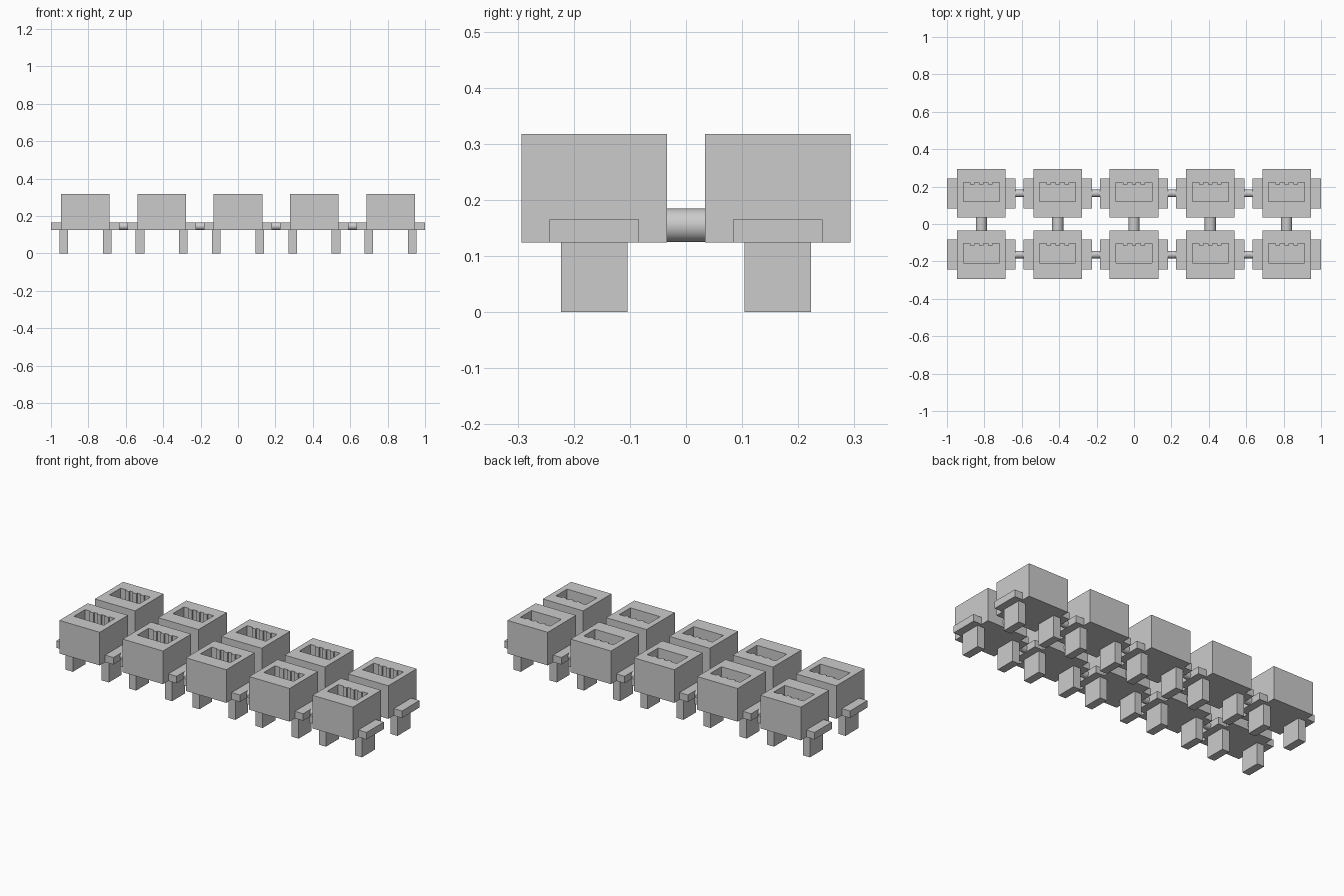
import bpy
import bmesh
from math import pi
from mathutils import Matrix

cube = bpy.data.objects.get("Cube")
if cube:
    bpy.data.objects.remove(cube)

grey = bpy.data.materials.new("plain grey")
grey.use_nodes = True
grey.diffuse_color = (0.6, 0.6, 0.6, 1)
grey.node_tree.nodes["Principled BSDF"].inputs["Base Color"].default_value = (0.6, 0.6, 0.6, 1)

PITCH = 0.408          # spacing of housings along x
ROW = 0.1635           # distance of each row from the middle
BASE, TOP = 0.124, 0.317
HALF = 0.13            # half width of a housing
FLOOR = 0.16           # bottom of the socket
SOCKET_Y = 0.007       # socket sits slightly behind the housing centre


def finish(name, mesh, location=(0, 0, 0)):
    obj = bpy.data.objects.new(name, mesh)
    obj.location = location
    bpy.context.collection.objects.link(obj)
    return obj


def mesh_from(bm, name):
    mesh = bpy.data.meshes.new(name)
    bm.to_mesh(mesh)
    bm.free()
    mesh.materials.append(grey)
    return mesh


def add_box(bm, x, y, z):
    """Add a box spanning the (low, high) pair on each axis."""
    spans = (x, y, z)
    size = [b - a for a, b in spans]
    centre = [(a + b) / 2 for a, b in spans]
    matrix = Matrix.Translation(centre) @ Matrix.Diagonal((*size, 1))
    return bmesh.ops.create_cube(bm, size=1, matrix=matrix)["verts"]


def box_mesh(name, x, y, z):
    bm = bmesh.new()
    add_box(bm, x, y, z)
    return mesh_from(bm, name)


def housing_mesh():
    bm = bmesh.new()
    add_box(bm, (-HALF, HALF), (-HALF, HALF), (BASE, TOP))
    # Socket: inset the top face, then sink it
    top = max(bm.faces, key=lambda f: f.calc_center_median().z)
    bmesh.ops.inset_individual(bm, faces=[top], thickness=0.03)
    for v in top.verts:
        v.co.x = 0.096 if v.co.x > 0 else -0.096
        v.co.y = SOCKET_Y + (0.051 if v.co.y > 0 else -0.051)
    sunk = bmesh.ops.extrude_discrete_faces(bm, faces=[top])["faces"][0]
    for v in sunk.verts:
        v.co.z = FLOOR
    return mesh_from(bm, "housing")


def ribs_mesh():
    bm = bmesh.new()
    back = SOCKET_Y + 0.051
    for x in (-0.048, 0, 0.048):
        add_box(bm, (x - 0.012, x + 0.012), (back - 0.009, back + 0.002), (FLOOR, TOP))
    return mesh_from(bm, "socket_ribs")


def rod_mesh(name, radius, length, axis):
    bm = bmesh.new()
    bmesh.ops.create_cone(bm, cap_ends=True, segments=32, radius1=radius, radius2=radius,
                          depth=length, matrix=Matrix.Rotation(pi / 2, 4, axis))
    for f in bm.faces:
        f.smooth = len(f.verts) == 4
    for e in bm.edges:
        e.smooth = all(f.smooth for f in e.link_faces)
    return mesh_from(bm, name)


housing = housing_mesh()
ribs = ribs_mesh()
tabs = {s: box_mesh("side_tab", sorted((s * HALF, s * 0.183)), (-0.08, 0.08), (BASE, 0.165))
        for s in (-1, 1)}
legs = {s: box_mesh("leg", sorted((s * 0.093, s * 0.139)), (-0.059, 0.059), (0, BASE))
        for s in (-1, 1)}
side_rod = rod_mesh("side_rod", 0.02, PITCH - 0.366, 'Y')
cross_rod = rod_mesh("cross_rod", 0.03, 2 * (ROW - HALF), 'X')

# Five housings in each of two rows, joined by short rods
for i in range(-2, 3):
    x = i * PITCH
    for row, y in (("front", -ROW), ("back", ROW)):
        place = (x, y, 0)
        finish(f"{row}_housing", housing, place)
        finish(f"{row}_socket_ribs", ribs, place)
        for s, side in ((-1, "right"), (1, "left")):
            finish(f"{row}_{side}_tab", tabs[s], place)
            finish(f"{row}_{side}_leg", legs[s], place)
        if i < 2:
            finish(f"{row}_side_rod", side_rod, (x + PITCH / 2, y, 0.145))
    finish("cross_rod", cross_rod, (x, 0, 0.1545))
